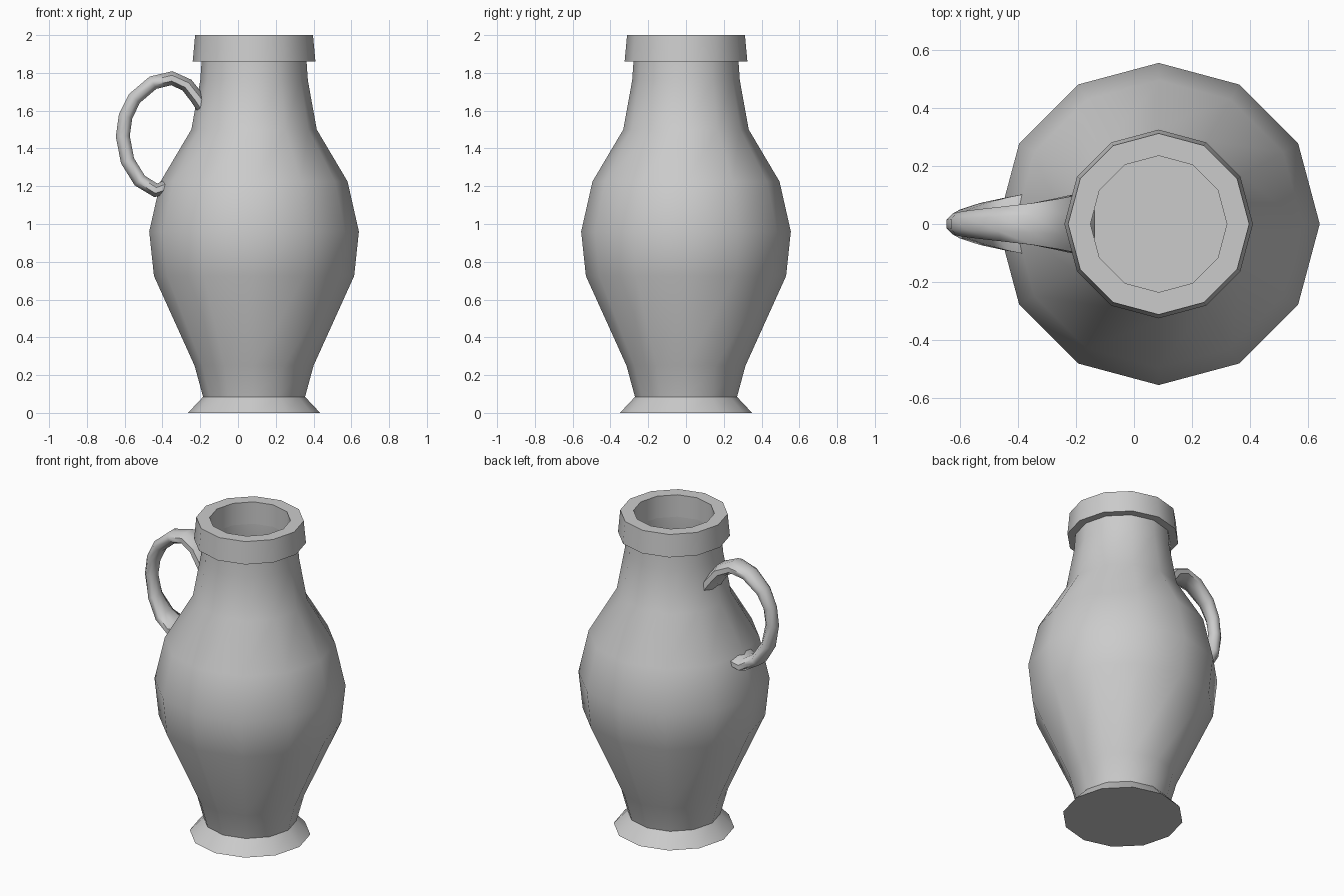
import bpy, bmesh, math
from mathutils import Vector

cube = bpy.data.objects.get("Cube")
if cube:
    bpy.data.objects.remove(cube, do_unlink=True)

clay = bpy.data.materials.new("grey clay")
clay.use_nodes = True
GREY = (0.6, 0.6, 0.6, 1)
clay.diffuse_color = GREY
clay.node_tree.nodes["Principled BSDF"].inputs["Base Color"].default_value = GREY

SIDES = 12
CENTRE_X = 0.085


def finish(name, bm, sharp=40):
    mesh = bpy.data.meshes.new(name)
    bm.to_mesh(mesh)
    bm.free()
    mesh.materials.append(clay)
    mesh.shade_smooth()
    mesh.set_sharp_from_angle(angle=math.radians(sharp))
    obj = bpy.data.objects.new(name, mesh)
    bpy.context.collection.objects.link(obj)
    return obj


def bridge(bm, rings):
    for low, high in zip(rings, rings[1:]):
        n = len(low)
        for i in range(n):
            j = (i + 1) % n
            bm.faces.new((low[i], low[j], high[j], high[i]))


def lathe(name, profile):
    """Turn (radius, height) points around the jug's axis."""
    bm = bmesh.new()
    rings = []
    for r, z in profile:
        angles = [math.tau * i / SIDES for i in range(SIDES)]
        rings.append([bm.verts.new((CENTRE_X + r * math.cos(a), r * math.sin(a), z))
                      for a in angles])
    bridge(bm, rings)
    bmesh.ops.remove_doubles(bm, verts=bm.verts, dist=0.0001)
    return finish(name, bm)


# Turned parts: flared foot, belly and neck, rim, hollow inside
lathe("foot", [(0, 0), (0.35, 0), (0.27, 0.085)])
lathe("body", [(0.27, 0.085), (0.315, 0.25), (0.53, 0.725), (0.555, 0.96),
               (0.495, 1.225), (0.332, 1.5), (0.285, 1.76), (0.278, 1.86)])
lathe("rim", [(0.278, 1.86), (0.325, 1.86), (0.312, 2), (0.235, 2), (0.235, 1.86)])
lathe("inside", [(0.235, 1.86), (0.24, 1.76), (0.285, 1.5), (0.445, 1.2), (0.5, 0.96),
                 (0.475, 0.74), (0.27, 0.27), (0.235, 0.12), (0, 0.12)])


# Handle: oval section swept along an arc, wide at both ends
# Each point is x, z, half width
path = [(-0.165, 1.59, 0.11), (-0.215, 1.665, 0.102), (-0.27, 1.735, 0.09),
        (-0.35, 1.772, 0.075), (-0.45, 1.748, 0.062), (-0.548, 1.665, 0.05),
        (-0.595, 1.57, 0.042), (-0.61, 1.465, 0.037), (-0.585, 1.335, 0.052),
        (-0.52, 1.23, 0.075), (-0.435, 1.178, 0.096), (-0.37, 1.2, 0.108)]
bm = bmesh.new()
rings = []
points = [Vector((x, 0, z)) for x, z, w in path]
for k, (x, z, width) in enumerate(path):
    along = points[min(k + 1, len(path) - 1)] - points[max(k - 1, 0)]
    out = along.normalized().cross(Vector((0, 1, 0)))
    ring = []
    for i in range(8):
        a = math.tau * (i + 0.5) / 8
        offset = out * (0.04 * math.sin(a)) + Vector((0, width * 1.04 * math.cos(a), 0))
        ring.append(bm.verts.new(points[k] + offset))
    rings.append(ring)
bridge(bm, rings)
bm.faces.new(rings[0])
bm.faces.new(rings[-1])
bmesh.ops.recalc_face_normals(bm, faces=bm.faces)
finish("handle", bm, 60)
